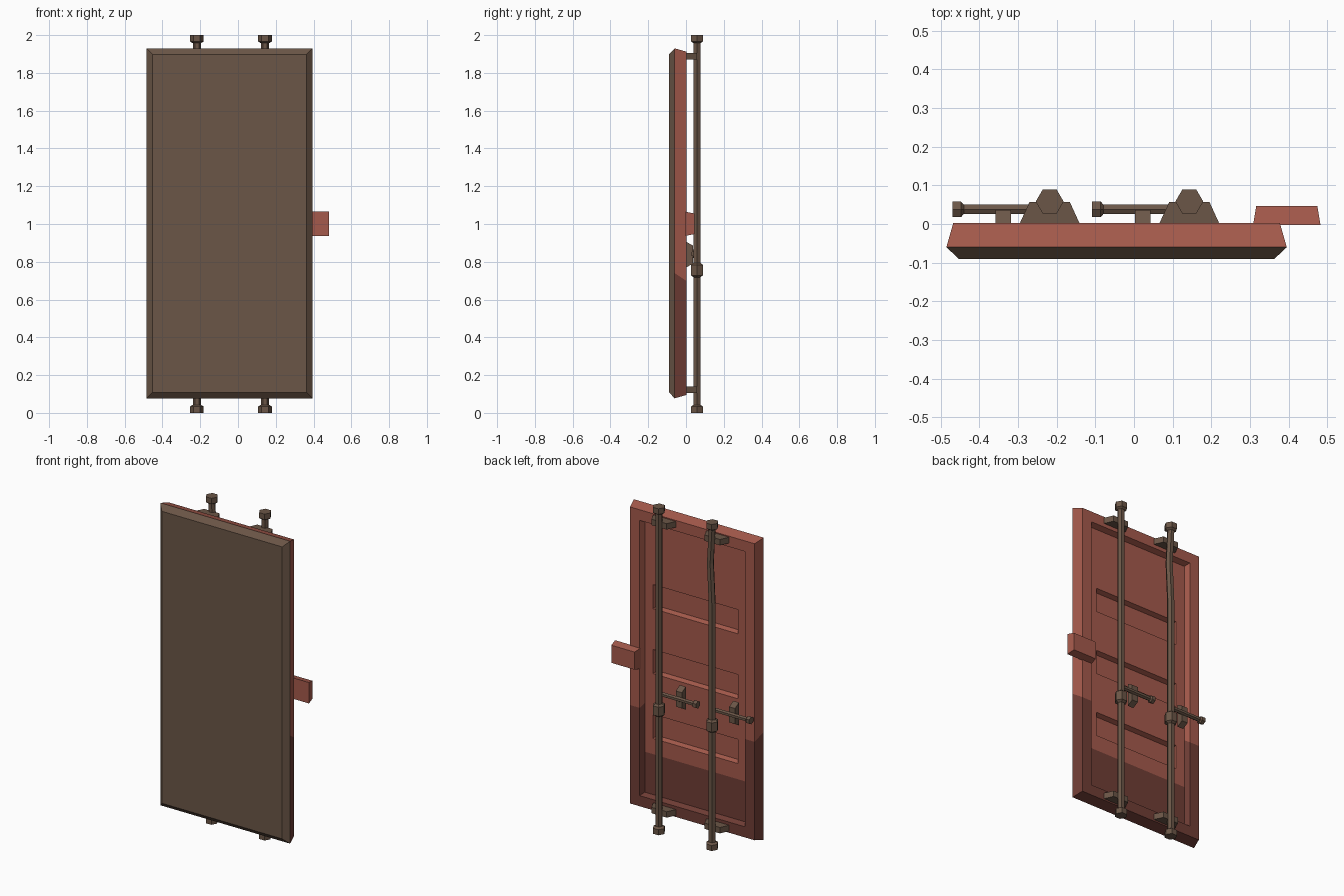
import bpy, bmesh, math
from mathutils import Vector

if "Cube" in bpy.data.objects:
    bpy.data.objects.remove(bpy.data.objects["Cube"])


def material(name, rgb):
    m = bpy.data.materials.new(name)
    m.diffuse_color = (*rgb, 1)
    m.use_nodes = True
    m.node_tree.nodes["Principled BSDF"].inputs["Base Color"].default_value = m.diffuse_color
    return m


red = material("red paint", (0.376, 0.102, 0.072))
dark = material("dark red paint", (0.162, 0.047, 0.036))
brown = material("brown metal", (0.147, 0.093, 0.063))


def finish(bm, name, mats):
    bmesh.ops.recalc_face_normals(bm, faces=bm.faces)
    me = bpy.data.meshes.new(name)
    bm.to_mesh(me)
    bm.free()
    for m in mats:
        me.materials.append(m)
    ob = bpy.data.objects.new(name, me)
    bpy.context.collection.objects.link(ob)
    return ob


def skin(bm, rings):
    """Bridge successive point rings and cap both ends; returns faces per band, then caps."""
    loops = [[bm.verts.new(p) for p in r] for r in rings]
    bands = []
    for a, b in zip(loops, loops[1:]):
        n = len(a)
        bands.append([bm.faces.new((a[i], a[(i + 1) % n], b[(i + 1) % n], b[i])) for i in range(n)])
    return bands, bm.faces.new(loops[0]), bm.faces.new(loops[-1])


def rect(x0, x1, z0, z1, y, dx=0, dz=0):
    return [(x0 + dx, y, z0 + dz), (x1 - dx, y, z0 + dz),
            (x1 - dx, y, z1 - dz), (x0 + dx, y, z1 - dz)]


def plate(name, x0, x1, z0, z1, h, dx, dz, mat):
    """Tapered block standing on the back of the door."""
    bm = bmesh.new()
    skin(bm, [rect(x0, x1, z0, z1, -0.002), rect(x0, x1, z0, z1, h, dx, dz)])
    return finish(bm, name, [mat])


def hex_bar(name, origin, axis, side, profile):
    """Six-sided bar from (distance, radius, sideways shift) stations."""
    o, a, s = Vector(origin), Vector(axis), Vector(side)
    t = a.cross(s)
    rings = []
    for d, r, shift in profile:
        c = o + a * d + s * shift
        rings.append([c + r * (s * math.cos(k * math.pi / 3) + t * math.sin(k * math.pi / 3))
                      for k in range(6)])
    bm = bmesh.new()
    skin(bm, rings)
    return finish(bm, name, [brown])


# door leaf: bevelled front, tapered sides, recessed back
bm = bmesh.new()
stations = [(-0.09, 0.032), (-0.06, 0), (0.003, 0.018), (0.003, 0.083), (-0.03, 0.095)]
bands, front, floor = skin(bm, [rect(-0.485, 0.395, 0.077, 1.93, y, i, i) for y, i in stations])
for f in bands[0] + [front]:
    f.material_index = 2
bmesh.ops.recalc_face_normals(bm, faces=bm.faces)


def cut(faces, co, no):
    geom = set(faces)
    for f in faces:
        geom.update(f.edges)
        geom.update(f.verts)
    bmesh.ops.bisect_plane(bm, geom=list(geom), plane_co=co, plane_no=no)


def floor_faces():
    return [f for f in bm.faces if all(abs(v.co.y + 0.03) < 1e-4 for v in f.verts)]


# paint line around the frame, then the lower one on the recessed panel
cut(bands[1] + bands[2] + bands[3], (0, 0, 0.70), Vector((0, 0.67, 1)).normalized())
slots = [0.59, 0.987, 1.385]
for z in [0.42] + [s + d for s in slots for d in (-0.074, 0.074)]:
    cut(floor_faces(), (0, 0, z), (0, 0, 1))
for x in (-0.33, 0.245):
    cut(floor_faces(), (x, 0, 0), (1, 0, 0))

# three sunken horizontal slots
sunk = []
for f in floor_faces():
    c = f.calc_center_median()
    if -0.33 < c.x < 0.245 and any(abs(c.z - s) < 0.03 for s in slots):
        sunk.append(f)
bmesh.ops.inset_individual(bm, faces=sunk, thickness=0.014, depth=-0.028)

# darker paint below the lines
for f in bm.faces:
    if f.material_index == 2:
        continue
    c = f.calc_center_median()
    panel = all(v.co.y < -0.029 for v in f.verts)
    f.material_index = int(c.z < (0.42 if panel else 0.70 - 0.67 * c.y))
finish(bm, "door_leaf", [red, dark, brown])

# lock plate overlapping the door edge
plate("lock_plate", 0.308, 0.482, 0.937, 1.065, 0.046, 0.008, 0.01, red)

# locking rods with their brackets, handles and latches
R, C = 0.021, 0.036
for side, x, bend in (("left", -0.218, 0.012), ("right", 0.143, 0)):
    hex_bar(side + "_locking_rod", (x, 0.058, 0), (0, 0, 1), (1, 0, 0), [
        (0, C, 0), (0.034, C, 0), (0.043, R, 0),
        (0.718, R, 0), (0.728, C, 0), (0.784, C, 0), (0.794, R, 0),
        (1.5, R, 0), (1.75, R, bend), (1.957, R, 0), (1.966, C, 0), (2, C, 0)])
    for end, z in (("bottom", 0.105), ("top", 1.87)):
        plate(f"{side}_{end}_bracket", x - 0.079, x + 0.079, z, z + 0.036, 0.057, 0.027, 0, brown)
    hex_bar(side + "_handle", (x, 0.038, 0.842), (-1, 0, 0), (0, 0, 1), [
        (0, 0.014, 0), (0.222, 0.014, 0), (0.229, 0.023, 0), (0.251, 0.023, 0)])
    plate(side + "_latch", x - 0.14, x - 0.1, 0.768, 0.908, 0.036, 0, 0.022, brown)
